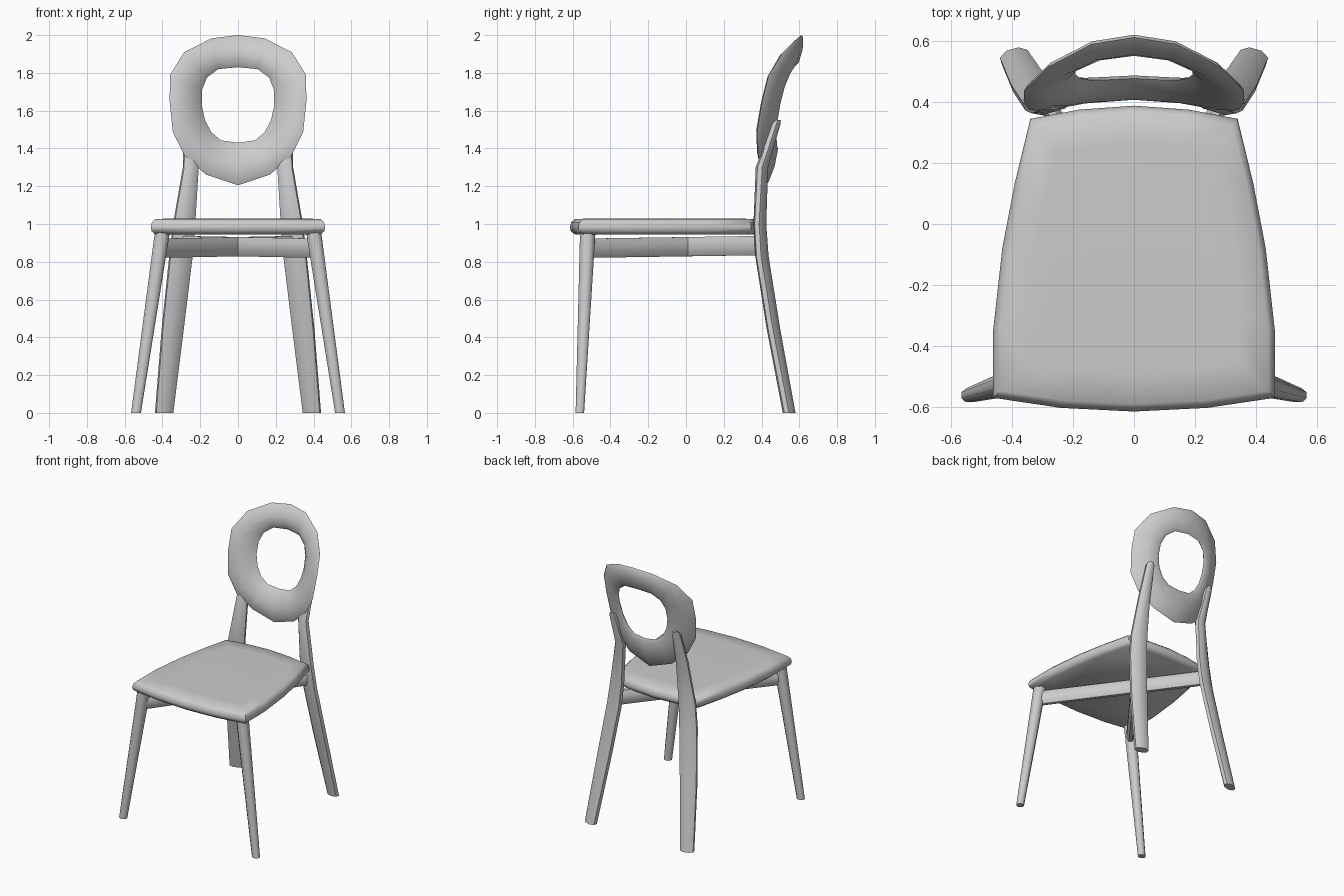
import bpy, bmesh, math
from mathutils import Vector

old = bpy.data.objects.get("Cube")
if old:
    bpy.data.objects.remove(old, do_unlink=True)

GREY = (0.6, 0.6, 0.6, 1)
mat = bpy.data.materials.new("light_grey")
mat.use_nodes = True
mat.diffuse_color = GREY
mat.node_tree.nodes["Principled BSDF"].inputs["Base Color"].default_value = GREY


def loft(name, rings, caps=True, angle=50):
    """Skin a list of closed rings; without caps the last ring joins the first."""
    bm = bmesh.new()
    loops = [[bm.verts.new(p) for p in ring] for ring in rings]
    pairs = list(zip(loops, loops[1:]))
    if caps:
        bm.faces.new(loops[0])
        bm.faces.new(loops[-1])
    else:
        pairs.append((loops[-1], loops[0]))
    for a, b in pairs:
        for i in range(len(a)):
            j = (i + 1) % len(a)
            bm.faces.new((a[i], a[j], b[j], b[i]))
    bmesh.ops.recalc_face_normals(bm, faces=bm.faces)
    mesh = bpy.data.meshes.new(name)
    bm.to_mesh(mesh)
    bm.free()
    mesh.materials.append(mat)
    obj = bpy.data.objects.new(name, mesh)
    bpy.context.collection.objects.link(obj)
    bpy.ops.object.select_all(action="DESELECT")
    obj.select_set(True)
    bpy.context.view_layer.objects.active = obj
    bpy.ops.object.shade_smooth_by_angle(angle=math.radians(angle))
    return obj


def section(center, u, v, width, depth, cut=0.28):
    """Rectangle with bevelled corners, spanned by directions u and v."""
    c = 1 - 2 * cut
    corners = [(1, c), (c, 1), (-c, 1), (-1, c), (-1, -c), (-c, -1), (c, -1), (1, -c)]
    return [Vector(center) + u * (a * width / 2) + v * (b * depth / 2) for a, b in corners]


def leg(name, side, stations, turn):
    """Leg through stations of x, y, z, width, depth."""
    t = math.radians(turn) * side
    u = Vector((math.cos(t), math.sin(t), 0))
    v = Vector((-math.sin(t), math.cos(t), 0))
    loft(name, [section((x * side, y, z), u, v, w, d) for x, y, z, w, d in stations])


# Seat: half outline mirrored, then stacked as slightly inset layers
half = [(0, -0.615), (0.24, -0.603), (0.462, -0.57), (0.462, -0.35), (0.432, -0.08),
        (0.392, 0.13), (0.34, 0.345), (0.18, 0.375), (0, 0.388)]
outline = half + [(-x, y) for x, y in half[-2:0:-1]]
layers = [(0.945, 0.945), (0.962, 0.99), (0.985, 1), (1.01, 0.985), (1.026, 0.95), (1.03, 0.75)]
loft("seat", [[(x * s, -0.11 + (y + 0.11) * s, z) for x, y in outline] for z, s in layers])

# Legs and crossed under-seat rails
front_path = [(0.54, -0.562, 0, 0.052, 0.045), (0.40, -0.52, 0.96, 0.08, 0.082)]
back_path = [(0.391, 0.546, 0, 0.094, 0.058), (0.345, 0.462, 0.45, 0.115, 0.06),
             (0.302, 0.402, 0.83, 0.122, 0.058), (0.285, 0.391, 1.0, 0.115, 0.056),
             (0.25, 0.402, 1.3, 0.08, 0.058), (0.258, 0.478, 1.53, 0.056, 0.04),
             (0.259, 0.488, 1.55, 0.036, 0.024)]
for label, side in (("left", 1), ("right", -1)):
    leg("front_leg_" + label, side, front_path, 0)
    leg("back_leg_" + label, side, back_path, -16)
    a = Vector((0.405 * side, -0.52, 0.872))
    b = Vector((-0.30 * side, 0.405, 0.886))
    up = Vector((0, 0, 1))
    across = (b - a).cross(up).normalized()
    loft("cross_rail_" + label, [section(p, across, up, 0.055, 0.102) for p in (a, b)])

# Ring backrest: padded front, thin rim, bowed around the sitter
outer = [(0, 2.0), (0.14, 1.983), (0.285, 1.91), (0.36, 1.79), (0.362, 1.65),
         (0.345, 1.485), (0.282, 1.36), (0.17, 1.262), (0, 1.205)]
inner = [(0, 1.83), (0.105, 1.82), (0.165, 1.775), (0.19, 1.71), (0.192, 1.63),
         (0.175, 1.55), (0.14, 1.485), (0.09, 1.443), (0, 1.43)]
spokes = list(zip(outer, inner))
spokes += [((-o[0], o[1]), (-i[0], i[1])) for o, i in spokes[-2:0:-1]]
profile = [(0, 0), (0.15, -0.022), (0.45, -0.038), (0.8, -0.028), (1, 0.002),
           (0.85, 0.02), (0.45, 0.024), (0.08, 0.012)]


def pad_ring(o, i):
    points = []
    for t, offset in profile:
        x, z = (o[k] + (i[k] - o[k]) * t for k in (0, 1))
        points.append((x, 0.42 + 0.24 * (z - 1.2) - 0.95 * x * x + offset, z))
    return points


loft("backrest_ring", [pad_ring(o, i) for o, i in spokes], caps=False, angle=70)
